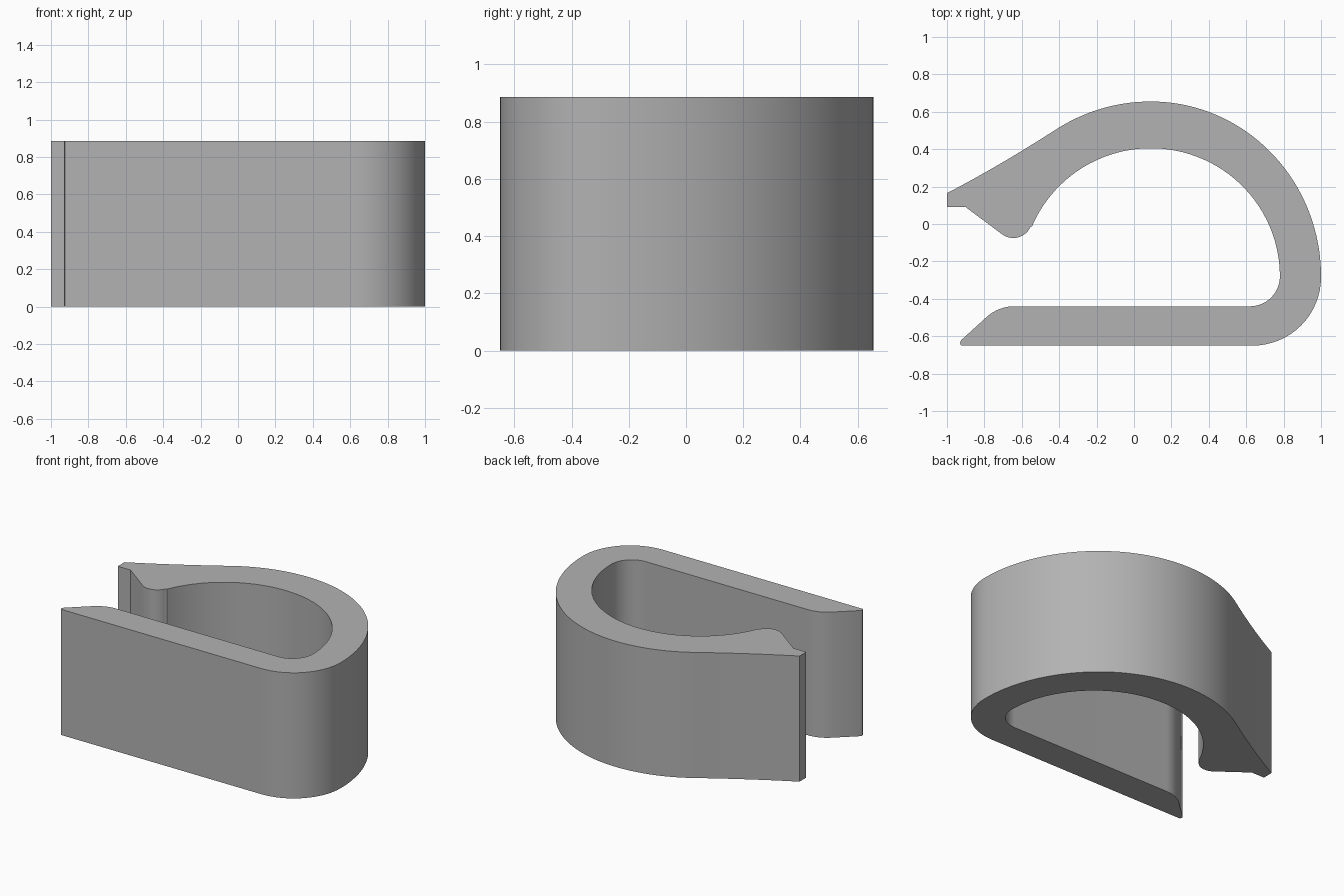
import bpy, bmesh
from math import cos, sin, radians

cube = bpy.data.objects.get("Cube")
if cube:
    bpy.data.objects.remove(cube)

HEIGHT = 0.885


def arc(cx, cy, rx, ry, start, end, steps):
    """Points along an elliptical arc, angles in degrees."""
    angles = [radians(start + (end - start) * i / steps) for i in range(steps + 1)]
    return [(cx + rx * cos(a), cy + ry * sin(a)) for a in angles]


def bend(a, b, c, steps):
    """Inner points of a quadratic curve from a to c, pulled towards b."""
    ts = [i / steps for i in range(1, steps)]
    return [tuple((1 - t) ** 2 * p + 2 * t * (1 - t) * q + t * t * r
                  for p, q, r in zip(a, b, c)) for t in ts]


# Outer wall: flat arm, rounded corner, big arch
outer = arc(0.635, -0.285, 0.365, 0.365, -90, 0, 16)
outer += arc(0.09, -0.28, 0.91, 0.935, 1, 90, 36)
outer += arc(0.09, -0.28, 0.935, 0.935, 92, 121.6, 12)

# Flared lip and rounded catch
lip_top = (-1.0, 0.165)
lip = bend(outer[-1], (-0.72, 0.31), lip_top, 10) + [lip_top, (-1.0, 0.09), (-0.9, 0.09)]
catch = arc(-0.645, 0.025, 0.1, 0.1, -126, -25, 14)

# Inner wall: arch, small corner, ramp at the end of the flat arm
inner = arc(0.09, -0.28, 0.69, 0.685, 157, 1, 48)
inner += arc(0.62, -0.28, 0.16, 0.16, 0, -90, 14)
ramp = arc(-0.64, -0.66, 0.22, 0.22, 90, 133, 10)
tip = [(-0.925, -0.622), (-0.93, -0.635), (-0.925, -0.65)]

# Extrude the profile upwards
bm = bmesh.new()
verts = [bm.verts.new((x, y, 0)) for x, y in outer + lip + catch + inner + ramp + tip]
base = bm.faces.new(verts)
result = bmesh.ops.extrude_face_region(bm, geom=[base], use_keep_orig=True)
top = [g for g in result["geom"] if isinstance(g, bmesh.types.BMVert)]
bmesh.ops.translate(bm, verts=top, vec=(0, 0, HEIGHT))
bmesh.ops.recalc_face_normals(bm, faces=bm.faces)
mesh = bpy.data.meshes.new("clip_body")
bm.to_mesh(mesh)
bm.free()

# Plain grey plastic
grey = bpy.data.materials.new("grey_plastic")
grey.use_nodes = True
grey.diffuse_color = (0.45, 0.45, 0.45, 1)
grey.node_tree.nodes["Principled BSDF"].inputs["Base Color"].default_value = (0.45, 0.45, 0.45, 1)
mesh.materials.append(grey)

clip = bpy.data.objects.new("clip_body", mesh)
bpy.context.collection.objects.link(clip)
bpy.context.view_layer.objects.active = clip
clip.select_set(True)
bpy.ops.object.shade_smooth_by_angle(angle=radians(30))
